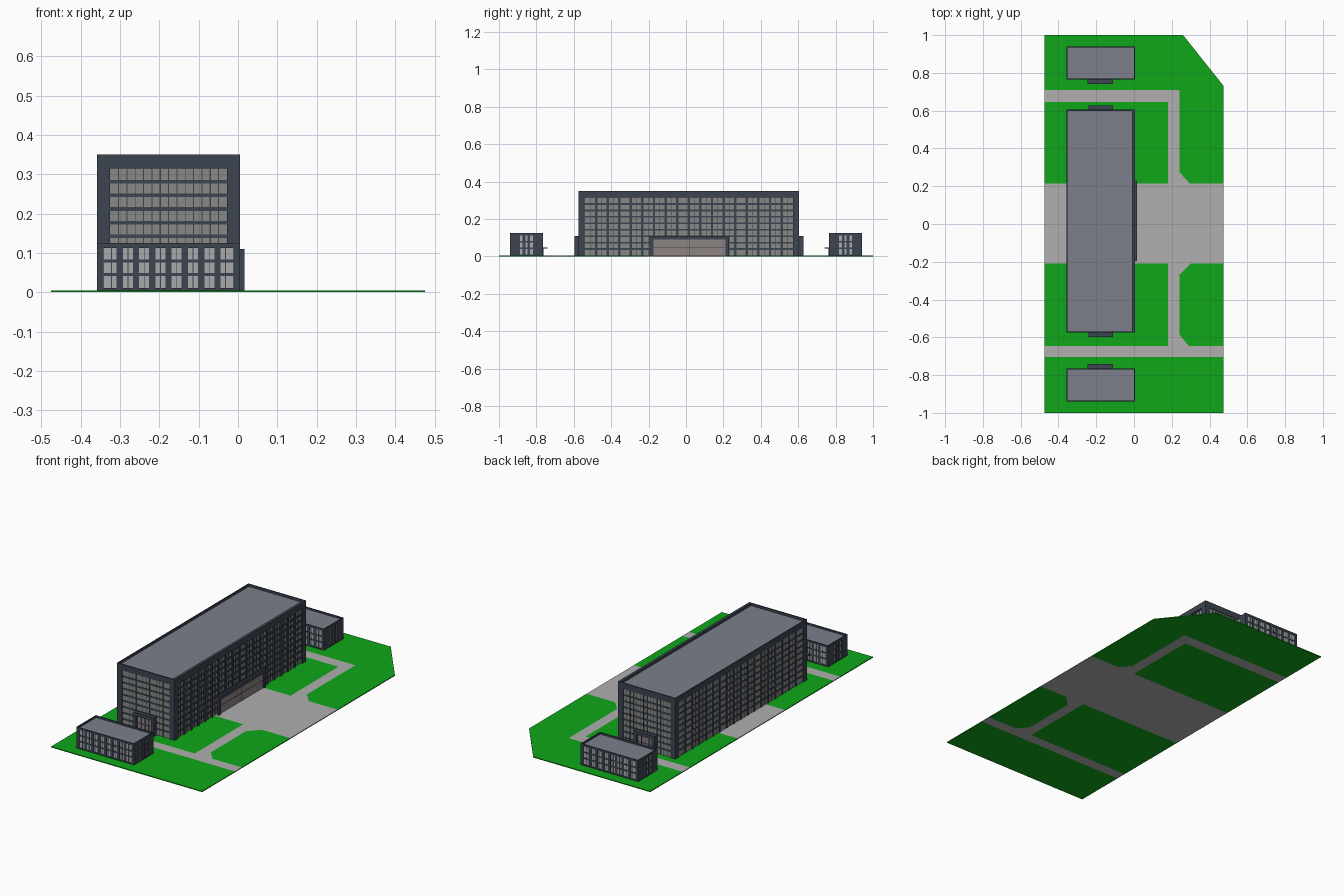
import bpy, bmesh
from math import radians
from mathutils import Matrix

if "Cube" in bpy.data.objects:
    bpy.data.objects.remove(bpy.data.objects["Cube"])

def mat(name, *c):
    m = bpy.data.materials.new(name)
    m.diffuse_color = (*c, 1)
    m.use_nodes = True
    m.node_tree.nodes["Principled BSDF"].inputs["Base Color"].default_value = m.diffuse_color
    return m

DARK = mat("slate_cladding", 0.045, 0.06, 0.082)
GLASS = mat("window_grey", 0.25, 0.25, 0.245)
PALE = mat("pale_window", 0.40, 0.40, 0.42)
ROOF = mat("roof_grey", 0.20, 0.215, 0.26)
GRASS = mat("grass", 0.005, 0.39, 0.01)
PAVE = mat("paving", 0.44, 0.43, 0.43)
DOOR = mat("entrance_glass", 0.27, 0.235, 0.23)

G = 0.005  # top of the ground slab

def finish(name, bm, material, matrix=None):
    bmesh.ops.recalc_face_normals(bm, faces=bm.faces)
    me = bpy.data.meshes.new(name)
    bm.to_mesh(me)
    bm.free()
    me.materials.append(material)
    ob = bpy.data.objects.new(name, me)
    bpy.context.collection.objects.link(ob)
    if matrix:
        ob.matrix_world = matrix
    return ob

def boxes(name, items, material, matrix=None):
    """One object from (x0, x1, y0, y1, z0, z1) boxes."""
    bm = bmesh.new()
    for x0, x1, y0, y1, z0, z1 in items:
        m = Matrix.Translation(((x0+x1)/2, (y0+y1)/2, (z0+z1)/2)) @ \
            Matrix.Diagonal((x1-x0, y1-y0, z1-z0, 1))
        bmesh.ops.create_cube(bm, size=1, matrix=m)
    return finish(name, bm, material, matrix)

def slabs(name, polys, material):
    """Flat outlines extruded to the ground thickness."""
    bm = bmesh.new()
    for pts in polys:
        f = bm.faces.new([bm.verts.new((x, y, 0)) for x, y in pts])
        r = bmesh.ops.extrude_face_region(bm, geom=[f], use_keep_orig=True)
        for v in r["geom"]:
            if isinstance(v, bmesh.types.BMVert):
                v.co.z = G
    return finish(name, bm, material)

def rect(x0, x1, y0, y1):
    return [(x0, y0), (x1, y0), (x1, y1), (x0, y1)]

def place(x, y, deg):
    return Matrix.Translation((x, y, 0)) @ Matrix.Rotation(radians(deg), 4, 'Z')

def facade(name, m, length, height, t, jamb, header, sill, cols, rows,
           pillar, band, panes, glass):
    """Wall in local x/z with outside at y = 0, glazed between pillars and bands."""
    u0, u1, z0, z1 = jamb, length - jamb, G + sill, height - header
    parts = [(0, u0, 0, t, G, height), (u1, length, 0, t, G, height),
             (u0, u1, 0, t, z1, height)]
    if sill:
        parts.append((u0, u1, 0, t, G, z0))
    du, dz = (u1-u0)/cols, (z1-z0)/rows
    for i in range(cols):
        u = u0 + i*du
        if i:
            parts.append((u-pillar/2, u+pillar/2, t*.15, t*.9, z0, z1))
        for k in range(1, panes):
            c = u + k*du/panes
            parts.append((c-.001, c+.001, t*.45, t*.9, z0, z1))
    for j in range(1, rows):
        z = z0 + j*dz
        parts.append((u0, u1, t*.3, t*.9, z-band/2, z+band/2))
    boxes(name + "_wall", parts, DARK, m)
    boxes(name + "_windows", [(u0, u1, t*.65, t*.85, z0, z1)], glass, m)

# Lawn and paving, fitted together like tiles
A, B = -0.475, 0.475
slabs("lawn", [
    rect(A, B, -1, -.705), rect(A, .18, -.645, -.21), rect(A, .18, .215, .645),
    [(.24, -.585), (.29, -.645), (B, -.645), (B, -.21), (.30, -.21), (.24, -.27)],
    [(A, .71), (.24, .71), (.24, .275), (.295, .215), (B, .215), (B, .73), (.26, 1), (A, 1)],
], GRASS)
slabs("paths", [[
    (A, -.705), (B, -.705), (B, -.645), (.29, -.645), (.24, -.585), (.24, -.27),
    (.30, -.21), (B, -.21), (B, .215), (.295, .215), (.24, .275), (.24, .71),
    (A, .71), (A, .645), (.18, .645), (.18, .215), (A, .215), (A, -.21),
    (.18, -.21), (.18, -.645), (A, -.645)]], PAVE)

# Main block: four glazed facades and a sunken roof
X0, X1, Y0, Y1, H = -0.358, 0.005, -0.575, 0.605, 0.35
T = 0.006
end = dict(height=H, t=T, jamb=.033, header=.035, sill=0, cols=7, rows=9,
           pillar=.003, band=.009, panes=2, glass=GLASS)
side = dict(end, jamb=.026, cols=18, pillar=.013, band=.009)
facade("main_front_end", place(X0, Y0, 0), X1-X0, **end)
facade("main_back_end", place(X1, Y1, 180), X1-X0, **end)
facade("main_street_side", place(X1, Y0+T, 90), Y1-Y0-2*T, **dict(side, t=.015))
facade("main_rear_side", place(X0, Y1-T, 270), Y1-Y0-2*T, **side)
boxes("main_roof", [(X0+.004, X1-.013, Y0+.004, Y1-.004, H-.022, H-.014)], ROOF)

def portal(name, m, w, h, d, frame, n):
    """Projecting door frame, its glazing and slim door bars."""
    boxes(name + "_frame", [(-w/2, -w/2+frame, -d, 0, G, h), (w/2-frame, w/2, -d, 0, G, h),
                            (-w/2+frame, w/2-frame, -d, 0, h-frame, h)], DARK, m)
    a = w/2 - frame
    boxes(name + "_glazing", [(-a, a, -d*.4, 0, G, h-frame)], DOOR, m)
    bars = [(-a+2*a*i/n-.001, -a+2*a*i/n+.001, -d*.55, -d*.3, G, h-frame) for i in range(1, n)]
    bars.append((-a, a, -d*.5, -d*.3, .048, .050))
    boxes(name + "_bars", bars, DARK, m)

# Entrances on the street side and at both ends
portal("main_entrance", place(X1, .0175, 90), .425, .11, .011, .02, 2)
portal("front_end_entrance", place(-.175, Y0, 0), .13, .11, .022, .018, 4)
portal("back_end_entrance", place(-.175, Y1, 180), .13, .11, .022, .018, 4)

# Two low annexes, the same building turned to face the main block
S0, S1, SH = 0.765, 0.94, 0.125
long = dict(height=SH, t=T, jamb=.016, header=.012, sill=.006, cols=8, rows=3,
            pillar=.016, band=.008, panes=1, glass=PALE)
short = dict(long, jamb=.046, cols=3, pillar=.012, panes=2)
for label, lo, hi, inner in (("front", -S1, -S0, 1), ("back", S0, S1, -1)):
    n = label + "_annex"
    facade(n + "_face_a", place(X0, lo, 0), X1-X0, **dict(long, panes=2))
    facade(n + "_face_b", place(X1, hi, 180), X1-X0, **dict(long, panes=2))
    facade(n + "_end_a", place(X1, lo+T, 90), hi-lo-2*T, **short)
    facade(n + "_end_b", place(X0, hi-T, 270), hi-lo-2*T, **short)
    boxes(n + "_roof", [(X0+.004, X1-.004, lo+.004, hi-.004, SH-.016, SH-.010)], ROOF)
    y = hi if inner > 0 else lo
    m = place(-.178, y, 180 if inner > 0 else 0)
    boxes(n + "_canopy", [(-.067, .067, -.025, .003, .043, .049)], DARK, m)
    boxes(n + "_door_frame", [(-.04, -.034, -.003, .003, G, .043), (.034, .04, -.003, .003, G, .043),
                              (-.001, .001, -.003, .003, G, .043)], DARK, m)
    boxes(n + "_door", [(-.034, .034, -.001, .004, G, .043)], DOOR, m)
